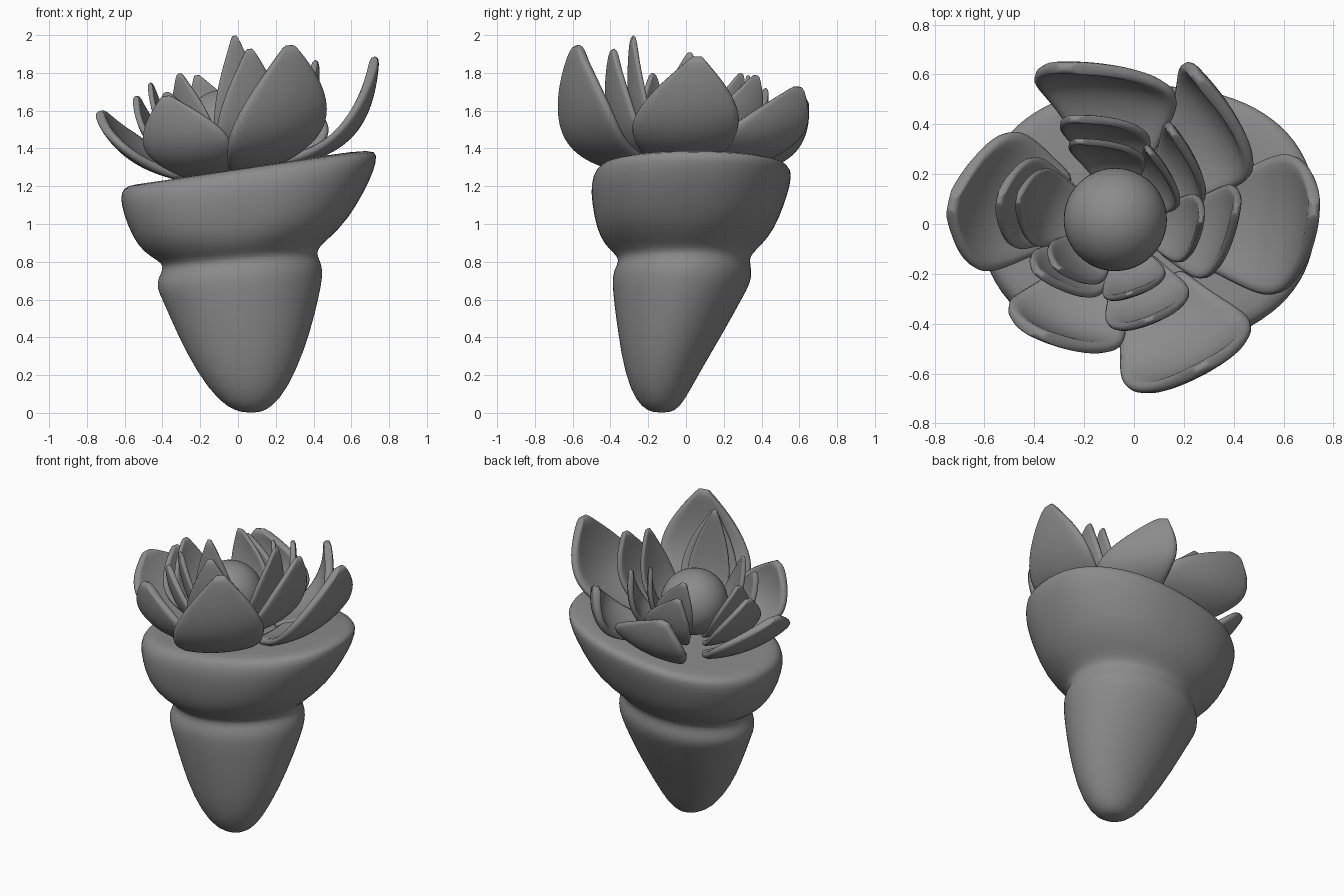
import bpy, bmesh, math
from mathutils import Vector

if "Cube" in bpy.data.objects:
    bpy.data.objects.remove(bpy.data.objects["Cube"])

GREY = bpy.data.materials.new("dark_grey")
GREY.diffuse_color = (.26, .26, .26, 1)
GREY.use_nodes = True
GREY.node_tree.nodes["Principled BSDF"].inputs["Base Color"].default_value = GREY.diffuse_color


def finish(name, bm, thickness=0, levels=1):
    bmesh.ops.recalc_face_normals(bm, faces=bm.faces)
    me = bpy.data.meshes.new(name)
    bm.to_mesh(me)
    bm.free()
    me.shade_smooth()
    me.materials.append(GREY)
    ob = bpy.data.objects.new(name, me)
    bpy.context.collection.objects.link(ob)
    if thickness:
        m = ob.modifiers.new("thickness", 'SOLIDIFY')
        m.thickness, m.offset = thickness, 0
    m = ob.modifiers.new("smooth", 'SUBSURF')
    m.levels = m.render_levels = levels
    return ob


def loft(name, rings, bottom, top, n=40):
    # ring: left x, left z, right x, right z, front y, back y
    bm = bmesh.new()
    loops = []
    for xl, zl, xr, zr, yf, yb in rings:
        loop = []
        e = 2 / 2.3 if zl > .9 else 1     # collar is slightly squared
        for i in range(n):
            a = 2 * math.pi * i / n
            c, s = math.cos(a), math.sin(a)
            c = math.copysign(abs(c) ** e, c)
            s = math.copysign(abs(s) ** e, s)
            loop.append(bm.verts.new(((xl + xr) / 2 + (xr - xl) / 2 * c,
                                      (yf + yb) / 2 + (yb - yf) / 2 * s,
                                      (zl + zr) / 2 + (zr - zl) / 2 * c)))
        loops.append(loop)
    for a, b in zip(loops, loops[1:]):
        for i in range(n):
            j = (i + 1) % n
            bm.faces.new((a[i], a[j], b[j], b[i]))
    for loop, p in ((loops[0], bottom), (loops[-1], top)):
        v = bm.verts.new(p)
        for i in range(n):
            bm.faces.new((loop[i], loop[(i + 1) % n], v))
    return finish(name, bm)


# Tapered base with pinched neck and tilted, flared collar
loft("base", [
    (-.01, .008, .14, .008, -.20, -.06),
    (-.10, .06, .215, .06, -.265, -.01),
    (-.215, .21, .305, .21, -.325, .07),
    (-.32, .41, .385, .43, -.36, .195),
    (-.40, .60, .43, .62, -.385, .30),
    (-.435, .665, .45, .72, -.39, .345),
    (-.42, .72, .445, .79, -.385, .35),
    (-.39, .775, .415, .84, -.35, .335),
    (-.43, .81, .43, .88, -.38, .35),
    (-.50, .85, .49, .93, -.43, .40),
    (-.56, .93, .58, 1.02, -.475, .47),
    (-.61, 1.06, .67, 1.17, -.50, .525),
    (-.625, 1.14, .725, 1.29, -.505, .555),
    (-.61, 1.19, .74, 1.37, -.48, .56),
    (-.56, 1.21, .71, 1.395, -.44, .53),
    (-.40, 1.225, .50, 1.37, -.32, .38),
], (.07, -.13, 0), (.0, .0, 1.29))

# Round centre of the flower
bpy.ops.mesh.primitive_uv_sphere_add(segments=48, ring_count=24, radius=.207,
                                     location=(-.075, .018, 1.505))
centre = bpy.context.object
centre.name = "flower_centre"
centre.data.shade_smooth()
centre.data.materials.append(GREY)

CENTRE = Vector((-.07, .01, 0))
SLOPE = .145


def petal(name, bend, tip, width, lift, thickness, rows=14, cols=8):
    # curved midrib: out from the centre along the collar, then up to the tip
    c = Vector((bend[0], bend[1], 0))
    b = CENTRE.lerp(c, .4)
    b.z = 1.29 + SLOPE * b.x + lift
    t = Vector(tip)
    c.z = b.z + .07
    c1 = b.lerp(c, .8)
    c2 = c + (t - c) * .3
    out = c - CENTRE
    out.z = 0
    out.normalize()
    side = Vector((-out.y, out.x, -out.y * SLOPE))
    bm = bmesh.new()
    grid = []
    for r in range(rows + 1):
        s = r / rows
        q = 1 - s
        p = b * q ** 3 + c1 * 3 * s * q * q + c2 * 3 * s * s * q + t * s ** 3
        d = (c1 - b) * q * q + (c2 - c1) * 2 * s * q + (t - c2) * s * s
        nrm = side.cross(d.normalized()).normalized()
        if nrm.dot(Vector((0, 0, 1)) - out) < 0:
            nrm = -nrm
        if s < .5:
            w = .5 + .5 * math.sin(math.pi * s)
        else:
            w = max(.08, (1 - (2 * s - 1) ** 2.1) ** .85)
        row = []
        for k in range(cols + 1):
            u = 2 * k / cols - 1
            row.append(bm.verts.new(p + side * (u * w * width / 2)
                                    + nrm * (.08 * width * (u * w) ** 2)))
        grid.append(row)
    for r in range(rows):
        for k in range(cols):
            bm.faces.new((grid[r][k], grid[r][k + 1],
                          grid[r + 1][k + 1], grid[r + 1][k]))
    finish(name, bm, thickness)


# Three whorls of six petals: bend x, y, tip x, y, z, width
whorls = {
    "outer": (0, .05, [
        (.27, -.63, .27, -.575, 1.95, .57),
        (.69, -.03, .725, .06, 1.89, .57),
        (.46, .43, .25, .59, 1.73, .48),
        (-.05, .65, -.28, .625, 1.66, .55),
        (-.59, .12, -.735, .08, 1.60, .58),
        (-.28, -.49, -.38, -.44, 1.68, .48)]),
    "middle": (.04, .035, [
        (.09, -.40, .06, -.385, 1.93, .36),
        (.40, -.08, .41, .06, 1.87, .38),
        (.29, .24, .15, .37, 1.79, .32),
        (-.07, .43, -.24, .42, 1.72, .34),
        (-.48, .10, -.54, .10, 1.68, .38),
        (-.27, -.25, -.38, -.20, 1.70, .31)]),
    "inner": (.07, .028, [
        (.03, -.29, -.02, -.28, 2.0, .27),
        (.26, -.04, .27, .02, 1.91, .28),
        (.18, .19, .06, .29, 1.80, .25),
        (-.06, .33, -.22, .33, 1.79, .29),
        (-.41, .07, -.465, .10, 1.75, .32),
        (-.24, -.19, -.31, -.175, 1.80, .26)]),
}
for layer, (lift, thick, rows) in whorls.items():
    for i, (bx, by, tx, ty, tz, w) in enumerate(rows):
        petal(f"{layer}_petal_{i + 1}", (bx, by), (tx, ty, tz), w, lift, thick)
